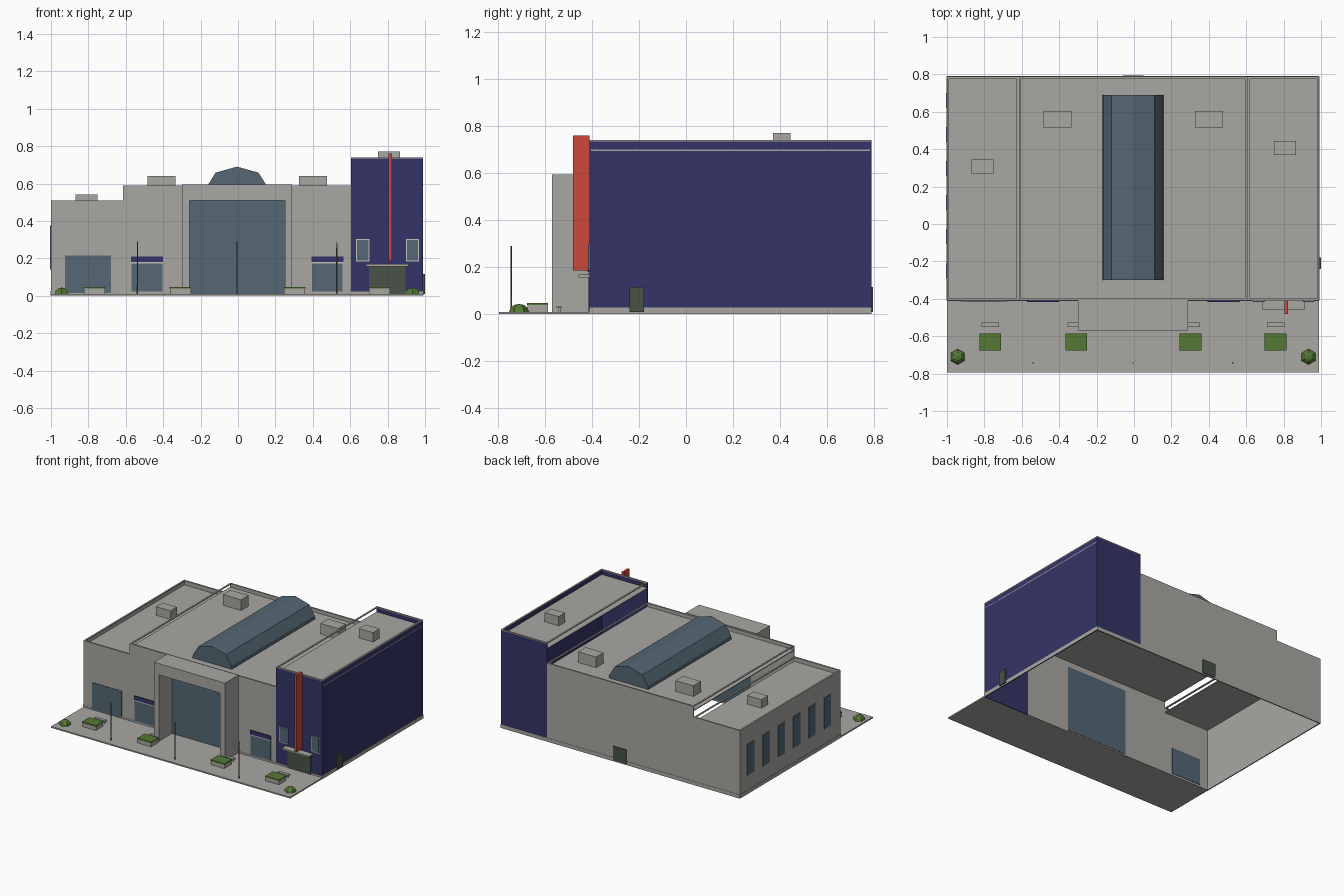
import bpy, bmesh, math

cube = bpy.data.objects.get("Cube")
if cube:
    bpy.data.objects.remove(cube, do_unlink=True)


def material(name, r, g, b):
    m = bpy.data.materials.new(name)
    m.use_nodes = True
    m.diffuse_color = (r, g, b, 1)
    m.node_tree.nodes["Principled BSDF"].inputs["Base Color"].default_value = (r, g, b, 1)
    return m


GREY = material("concrete grey", 0.40, 0.39, 0.365)
BLUE = material("navy cladding", 0.034, 0.034, 0.135)
GLASS = material("blue grey glass", 0.09, 0.137, 0.175)
RED = material("sign red", 0.60, 0.065, 0.045)
GREEN = material("leaf green", 0.09, 0.19, 0.035)
DOOR = material("dark green door", 0.065, 0.085, 0.065)
METAL = material("pole grey", 0.13, 0.13, 0.13)
TRIM = material("pale trim", 0.55, 0.55, 0.50)


def finish(name, bm, mat):
    bmesh.ops.recalc_face_normals(bm, faces=bm.faces)
    mesh = bpy.data.meshes.new(name)
    bm.to_mesh(mesh)
    bm.free()
    mesh.materials.append(mat)
    ob = bpy.data.objects.new(name, mesh)
    bpy.context.collection.objects.link(ob)
    return ob


def box(name, mat, x, y, z):
    """Box from (min, max) pairs on each axis."""
    bm = bmesh.new()
    bmesh.ops.create_cube(bm, size=1)
    for v in bm.verts:
        v.co = [a[0] if c < 0 else a[1] for a, c in zip((x, y, z), v.co)]
    return finish(name, bm, mat)


CX = -0.005              # centre line of the building
LEFT, RIGHT = -1.0, 0.99
FRONT, BACK = -0.41, 0.788
T = 0.006                # wall thickness
CAP = 0.012              # coping size

# Blocks: front wall, back wall, roof deck and a coping ring around the top
blocks = [
    ("wing", GREY, LEFT, -0.615, 0.51, 0.475),
    ("hall", GREY, -0.615, 0.605, 0.59, 0.56),
    ("tower", BLUE, 0.605, RIGHT, 0.74, 0.70),
]
for name, mat, x0, x1, top, deck in blocks:
    wall_top = top - CAP / 2
    box(name + "_front_wall", mat, (x0, x1), (FRONT, FRONT + T), (0, wall_top))
    box(name + "_back_wall", mat, (x0, x1), (BACK - T, BACK), (0, wall_top))
    box(name + "_roof", GREY, (x0, x1), (FRONT + T, BACK - T), (deck - T, deck))
    for side, cx, cy in (("front", (x0, x1), (FRONT, FRONT + CAP)),
                         ("back", (x0, x1), (BACK - CAP, BACK)),
                         ("right", (x0, x0 + CAP), (FRONT + CAP, BACK - CAP)),
                         ("left", (x1 - CAP, x1), (FRONT + CAP, BACK - CAP))):
        box(f"{name}_coping_{side}", GREY, cx, cy, (wall_top, top))
box("wing_side_wall", GREY, (LEFT, LEFT + T), (FRONT + T, BACK - T), (0, 0.504))
box("tower_side_wall", BLUE, (RIGHT - T, RIGHT), (FRONT + T, BACK - T), (0, 0.734))

# Base strips on the outer walls
P = 0.002
box("base_strip_left", GREY, (RIGHT, RIGHT + P), (FRONT, BACK), (0, 0.028))
box("base_strip_right", GREY, (LEFT - P, LEFT), (FRONT, BACK), (0, 0.028))
box("base_strip_back", GREY, (LEFT, RIGHT), (BACK, BACK + P), (0, 0.028))
box("base_strip_front", GREY, (LEFT, RIGHT), (FRONT - P, FRONT), (0, 0.022))

# Entrance portal and its glazing
py = (-0.57, FRONT)
for side, s in (("right", -1), ("left", 1)):
    box("portal_pillar_" + side, GREY, sorted((CX + s * 0.295, CX + s * 0.255)), py, (0, 0.595))
box("portal_lintel", GREY, (CX - 0.255, CX + 0.255), py, (0.51, 0.595))
box("portal_glass", GLASS, (CX - 0.255, CX + 0.255), (FRONT - 0.004, FRONT + T + 0.003), (0.01, 0.51))

# Vaulted skylight
half = [(0.163, 0.56), (0.16, 0.585), (0.115, 0.658)]
outline = half + [(0, 0.69)] + [(-x, z) for x, z in reversed(half)]
bm = bmesh.new()
end = bm.faces.new([bm.verts.new((CX + x, -0.30, z)) for x, z in outline])
ext = bmesh.ops.extrude_face_region(bm, geom=[end], use_keep_orig=True)
for v in ext["geom"]:
    if isinstance(v, bmesh.types.BMVert):
        v.co.y = 0.69
finish("skylight", bm, GLASS)

# Rooftop units
for i, (x, y, w, d, z0, z1) in enumerate([
        (-0.81, 0.307, 0.06, 0.038, 0.475, 0.54), (-0.41, 0.56, 0.075, 0.045, 0.56, 0.64),
        (0.40, 0.56, 0.075, 0.045, 0.56, 0.64), (0.807, 0.407, 0.059, 0.038, 0.70, 0.77)]):
    box(f"roof_unit_{i + 1}", GREY, (x - w, x + w), (y - d, y + d), (z0, z1))


def front_plate(name, mat, x, z, depth=0.004):
    box(name, mat, x, (FRONT - depth, FRONT), z)


# Wing front window, through the wall, and six side windows
box("wing_window", GLASS, (-0.925, -0.68), (FRONT - 0.004, FRONT + T + 0.003), (0.015, 0.215))
for i in range(6):
    y = 0.66 - 0.182 * i
    box(f"side_window_{i + 1}", GLASS, (LEFT - 0.004, LEFT), (y - 0.04, y + 0.04), (0.14, 0.375))

# Shop windows with blue fascia
for side, s in (("right", -1), ("left", 1)):
    x0, x1 = sorted((CX + s * 0.40, CX + s * 0.565))
    front_plate("shop_window_" + side, GLASS, (x0, x1), (0.022, 0.173))
    front_plate("shop_trim_" + side, TRIM, (x0 - 0.003, x1 + 0.003), (0.173, 0.18), 0.006)
    front_plate("shop_fascia_" + side, BLUE, (x0 - 0.003, x1 + 0.003), (0.18, 0.21), 0.008)

# Tower windows, door, canopy and blade sign
for i, (x0, x1) in enumerate([(0.632, 0.703), (0.898, 0.967)]):
    front_plate(f"tower_window_frame_{i + 1}", TRIM, (x0, x1), (0.183, 0.302), 0.003)
    front_plate(f"tower_window_{i + 1}", GLASS, (x0 + 0.005, x1 - 0.005), (0.188, 0.297), 0.006)
front_plate("tower_door", DOOR, (0.70, 0.895), (0.01, 0.155))
box("tower_canopy", GREY, (0.685, 0.912), (-0.458, FRONT), (0.157, 0.169))
box("blade_sign", RED, (0.805, 0.824), (-0.48, FRONT), (0.185, 0.76))

# Service doors
box("side_door", DOOR, (RIGHT, 1.0), (-0.24, -0.178), (0.01, 0.115))
box("back_door", DOOR, (-0.058, 0.05), (BACK, 0.795), (0.01, 0.115))

# Forecourt with planters, benches, shrubs and poles
box("forecourt", GREY, (LEFT, RIGHT), (-0.795, FRONT), (0, 0.01))
for i, x in enumerate((-0.768, -0.308, 0.302, 0.757)):
    box(f"planter_{i + 1}", GREY, (x - 0.056, x + 0.056), (-0.674, -0.588), (0.01, 0.038))
    box(f"planter_hedge_{i + 1}", GREEN, (x - 0.058, x + 0.058), (-0.676, -0.586), (0.038, 0.047))
    box(f"bench_{i + 1}", GREY, (x - 0.047, x + 0.047), (-0.55, -0.527), (0.026, 0.032))
    for s in (-1, 1):
        box(f"bench_leg_{i + 1}", GREY, (x + s * 0.035 - 0.004, x + s * 0.035 + 0.004),
            (-0.545, -0.532), (0.01, 0.026))

for side, x in (("right", -0.943), ("left", 0.933)):
    bm = bmesh.new()
    bmesh.ops.create_uvsphere(bm, u_segments=6, v_segments=6, radius=0.042)
    bmesh.ops.bisect_plane(bm, geom=bm.verts[:] + bm.edges[:] + bm.faces[:],
                           plane_co=(0, 0, 0), plane_no=(0, 0, -1), clear_outer=True)
    for v in bm.verts:
        v.co.z *= 0.8
    finish("shrub_" + side, bm, GREEN).location = (x, -0.71, 0.01)

for name, s in (("right", -1), ("middle", 0), ("left", 1)):
    bm = bmesh.new()
    bmesh.ops.create_cone(bm, cap_ends=True, segments=6, radius1=0.004, radius2=0.003, depth=0.28)
    finish("pole_" + name, bm, METAL).location = (CX + s * 0.533, -0.743, 0.15)
